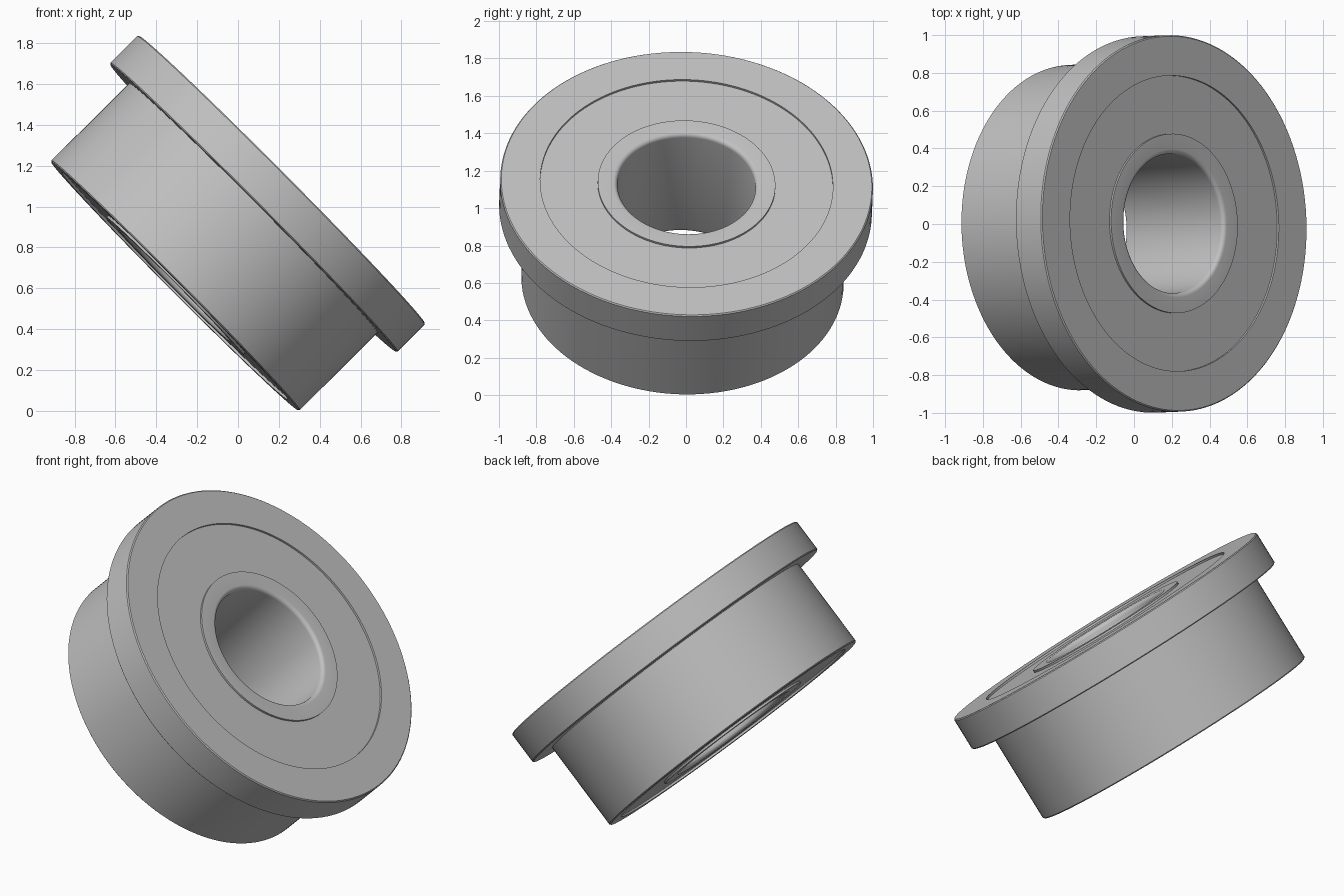
import bpy, bmesh, math
from mathutils import Vector, Matrix

cube = bpy.data.objects.get("Cube")
if cube:
    bpy.data.objects.remove(cube, do_unlink=True)

# Main dimensions (radii and heights along the axis)
BORE, SHOULDER, LAND = 0.369, 0.475, 0.783
BODY, FLANGE = 0.862, 0.997
WIDTH, FLANGE_T = 0.739, 0.197
RECESS, PLATE, FILLET, EDGE = 0.012, 0.03, 0.024, 0.006
SEGMENTS = 128

# Tilted placement: axis direction and centre of the back face
AXIS = Vector((0.7085, 0.03, 0.705)).normalized()
PLACE = Matrix.Translation((-0.3095, -0.019, 0.611)) @ AXIS.to_track_quat('Z', 'Y').to_matrix().to_4x4()

steel = bpy.data.materials.new("brushed_steel_grey")
steel.use_nodes = True
grey = (0.53, 0.53, 0.53, 1)
steel.diffuse_color = grey
steel.node_tree.nodes["Principled BSDF"].inputs["Base Color"].default_value = grey


def lathe(name, profile):
    """Revolve a closed (radius, height) profile about the bearing axis."""
    bm = bmesh.new()
    rings = []
    for r, z in profile:
        rings.append([bm.verts.new((r * math.cos(a), r * math.sin(a), z))
                      for a in (math.tau * i / SEGMENTS for i in range(SEGMENTS))])
    for k, ring in enumerate(rings):
        nxt = rings[(k + 1) % len(rings)]
        for i in range(SEGMENTS):
            j = (i + 1) % SEGMENTS
            bm.faces.new((ring[i], ring[j], nxt[j], nxt[i]))
    bmesh.ops.recalc_face_normals(bm, faces=bm.faces)
    mesh = bpy.data.meshes.new(name)
    bm.to_mesh(mesh)
    bm.free()
    mesh.materials.append(steel)
    obj = bpy.data.objects.new(name, mesh)
    bpy.context.collection.objects.link(obj)
    obj.matrix_world = PLACE
    bpy.ops.object.select_all(action='DESELECT')
    obj.select_set(True)
    bpy.context.view_layer.objects.active = obj
    bpy.ops.object.shade_smooth_by_angle(angle=math.radians(35))
    return obj


def fillet(start_deg, z_centre):
    """Quarter-round on the bore edge."""
    angles = [math.radians(start_deg + 90 * i / 5) for i in range(6)]
    return [(BORE + FILLET + FILLET * math.cos(a), z_centre + FILLET * math.sin(a)) for a in angles]


# Outer race with its flange at the front
lathe("outer_race", [
    (LAND, 0), (BODY - EDGE, 0), (BODY, EDGE),
    (BODY, WIDTH - FLANGE_T), (FLANGE - EDGE, WIDTH - FLANGE_T),
    (FLANGE, WIDTH - FLANGE_T + EDGE), (FLANGE, WIDTH - EDGE),
    (FLANGE - EDGE, WIDTH), (LAND, WIDTH)])

# Inner race with rounded bore edges
lathe("inner_race", fillet(90, WIDTH - FILLET) + fillet(180, FILLET)
      + [(SHOULDER, 0), (SHOULDER, WIDTH)])

# Slightly recessed shields closing both sides
for name, low in (("back_shield", RECESS), ("front_shield", WIDTH - RECESS - PLATE)):
    lathe(name, [(SHOULDER, low), (LAND, low), (LAND, low + PLATE), (SHOULDER, low + PLATE)])
